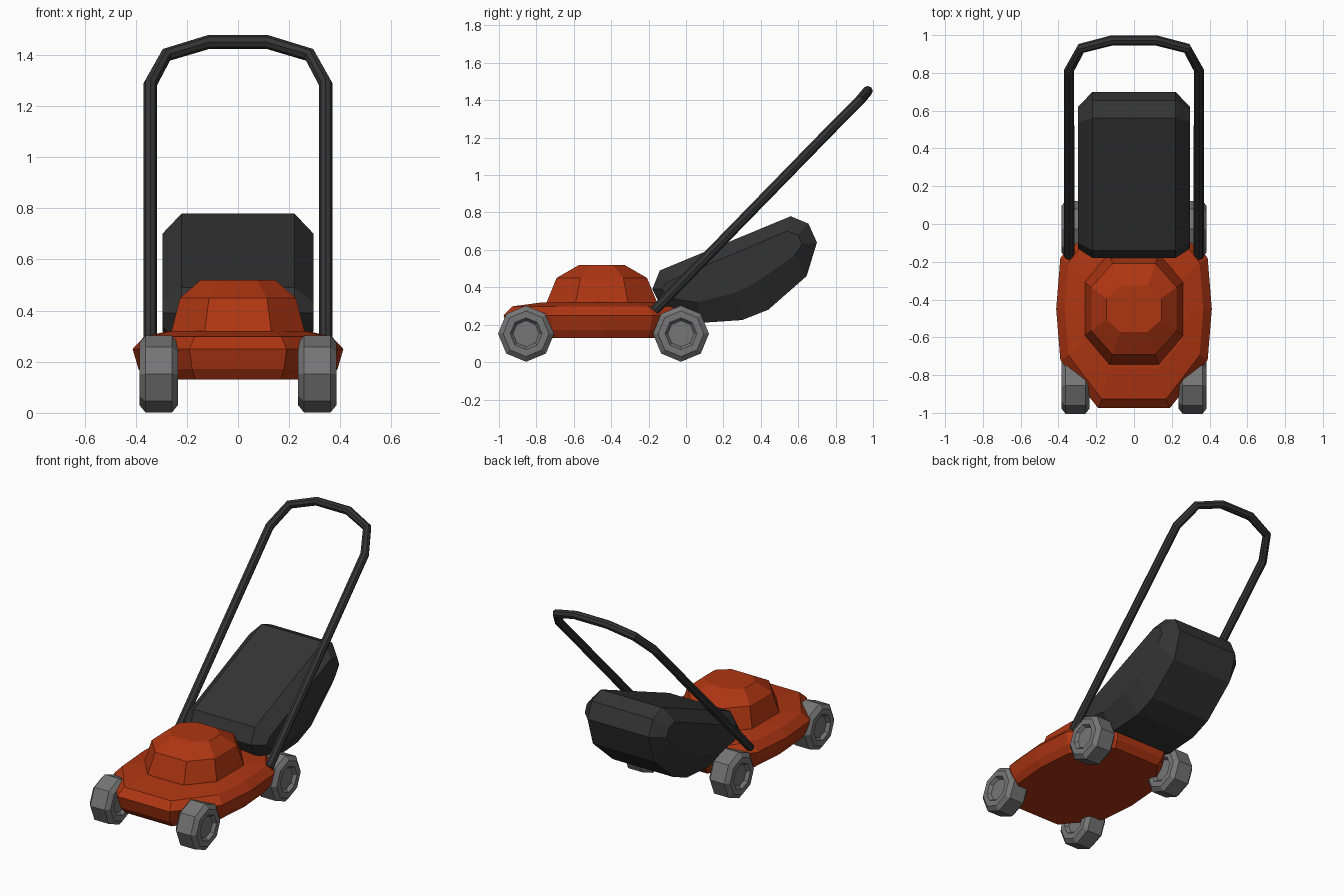
import bpy, bmesh, math

cube = bpy.data.objects.get("Cube")
if cube:
    bpy.data.objects.remove(cube, do_unlink=True)


def material(name, rgb):
    m = bpy.data.materials.new(name)
    m.use_nodes = True
    m.diffuse_color = (*rgb, 1)
    m.node_tree.nodes["Principled BSDF"].inputs["Base Color"].default_value = (*rgb, 1)
    return m


RED = material("red paint", (0.42, 0.036, 0.006))
GREY = material("wheel grey", (0.18, 0.18, 0.18))
BLACK = material("black", (0.034, 0.034, 0.035))


def link(name, data, mat):
    data.materials.append(mat)
    ob = bpy.data.objects.new(name, data)
    bpy.context.collection.objects.link(ob)
    return ob


def loft(name, rings, mat):
    """Skin equal-length rings of points and cap both ends."""
    bm = bmesh.new()
    loops = [[bm.verts.new(p) for p in ring] for ring in rings]
    n = len(loops[0])
    for a, b in zip(loops, loops[1:]):
        for i in range(n):
            j = (i + 1) % n
            bm.faces.new((a[i], a[j], b[j], b[i]))
    bm.faces.new(loops[0])
    bm.faces.new(loops[-1])
    bmesh.ops.recalc_face_normals(bm, faces=bm.faces)
    me = bpy.data.meshes.new(name)
    bm.to_mesh(me)
    bm.free()
    return link(name, me, mat)


def mirrored_outline(quarter):
    """Full plan outline from the points of one quarter, front to side."""
    half = quarter + [(x, -y) for x, y in reversed(quarter) if y]
    return half + [(-x, y) for x, y in reversed(half) if x]


CENTRE_Y = -0.45


def plan_rings(outline, levels):
    return [[(x * sx, CENTRE_Y + y * sy, z) for x, y in outline]
            for z, sx, sy in levels]


# Cutting deck
deck = mirrored_outline([(0.19, -0.525), (0.39, -0.27), (0.412, 0)])
loft("deck", plan_rings(deck, [(0.13, 0.88, 0.90), (0.172, 0.945, 0.96),
                               (0.25, 1, 1), (0.298, 0.89, 0.91),
                               (0.32, 0.66, 0.6)]), RED)

# Engine cover
cover = mirrored_outline([(0.13, -0.295), (0.26, -0.14)])
loft("engine_cover", plan_rings(cover, [(0.29, 1.02, 1.02), (0.32, 1, 1),
                                        (0.45, 0.87, 0.82), (0.52, 0.56, 0.41)]), RED)

# Wheels: eight sides, bevelled tread, recessed hub on both faces
half_profile = [(-0.055, 0.07), (-0.075, 0.085), (-0.075, 0.122), (-0.052, 0.15)]
profile = half_profile + [(-x, r) for x, r in reversed(half_profile)]
for side, sx in (("left", 1), ("right", -1)):
    for end, y in (("front", -0.855), ("rear", -0.027)):
        rings = [[(sx * 0.31 + x, y + r * math.cos(k * math.pi / 4),
                   0.152 + r * math.sin(k * math.pi / 4)) for k in range(8)]
                 for x, r in profile]
        loft(f"{end}_{side}_wheel", rings, GREY)

# Grass bag: centre profile with smaller, chamfered side profiles
bag_mid = [(-0.14, 0.49), (0.56, 0.78), (0.655, 0.74), (0.70, 0.64),
           (0.645, 0.46), (0.44, 0.28), (0.30, 0.225), (0.08, 0.21),
           (-0.12, 0.27), (-0.18, 0.39)]
bag_side = [(-0.10, 0.43), (0.54, 0.70), (0.60, 0.68), (0.62, 0.63),
            (0.58, 0.57), (0.38, 0.43), (0.26, 0.37), (0.06, 0.32),
            (-0.08, 0.34), (-0.13, 0.39)]
loft("grass_bag", [[(x, y, z) for y, z in p] for x, p in
                   ((-0.296, bag_side), (-0.22, bag_mid),
                    (0.22, bag_mid), (0.296, bag_side))], BLACK)

# Handle: bent tube
half = [(0.343, -0.17, 0.275), (0.343, 0.815, 1.285),
        (0.28, 0.93, 1.40), (0.115, 0.972, 1.45)]
path = half + [(-x, y, z) for x, y, z in reversed(half)]
curve = bpy.data.curves.new("handle", "CURVE")
curve.dimensions = "3D"
curve.bevel_depth = 0.027
curve.bevel_resolution = 2
curve.use_fill_caps = True
spline = curve.splines.new("POLY")
spline.points.add(len(path) - 1)
for point, co in zip(spline.points, path):
    point.co = (*co, 1)
spline.use_smooth = False
link("handle", curve, BLACK)
